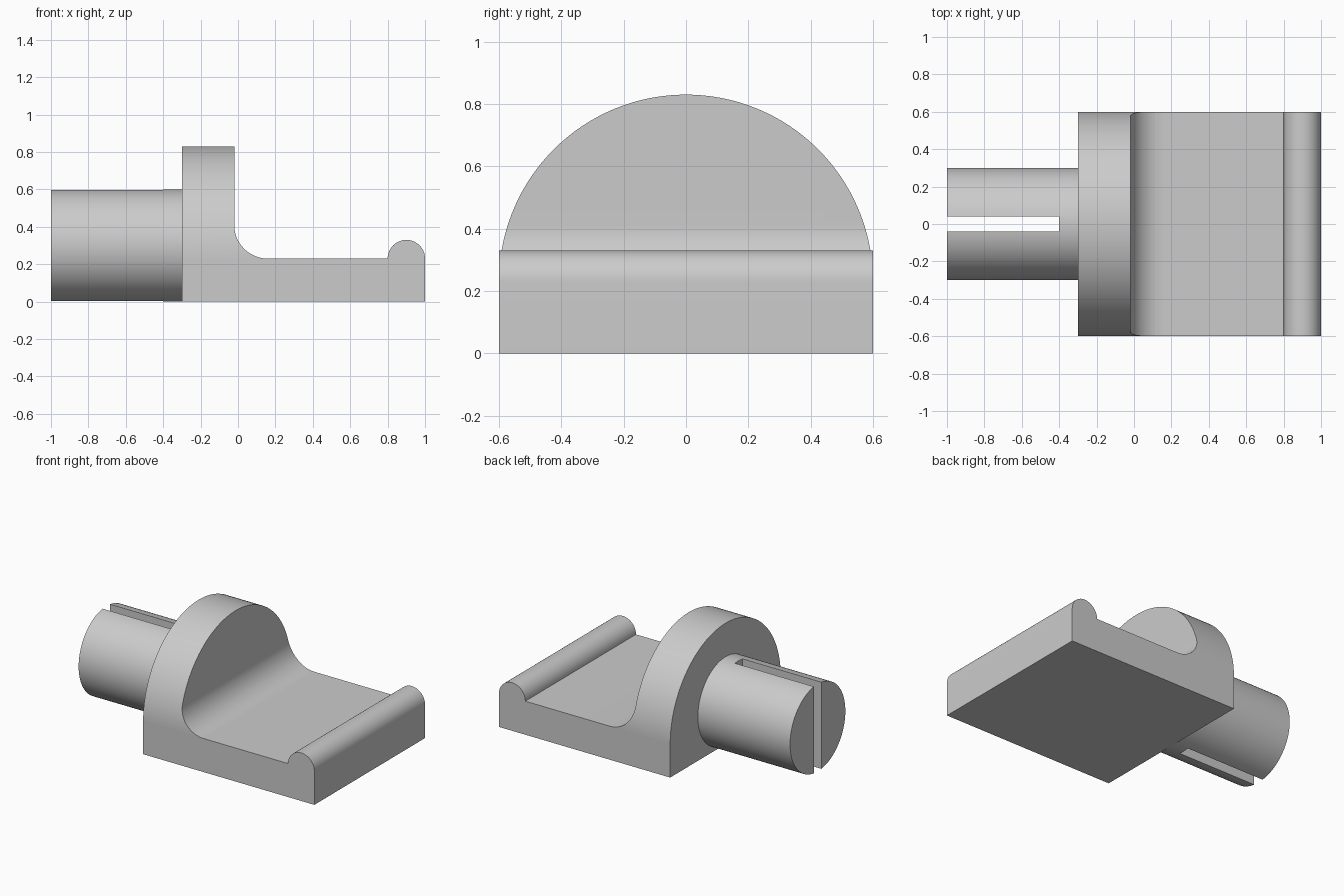
import bpy
import bmesh
from math import cos, sin, radians
from mathutils import Vector

if "Cube" in bpy.data.objects:
    bpy.data.objects.remove(bpy.data.objects["Cube"])

HALF_WIDTH = 0.6
FLOOR = 0.23       # top of the flat plate
BACK = -0.3        # rear face of the upright
FILLET = 0.18

grey = bpy.data.materials.new("plain_grey")
grey.use_nodes = True
colour = (0.6, 0.6, 0.6, 1)
grey.diffuse_color = colour
grey.node_tree.nodes["Principled BSDF"].inputs["Base Color"].default_value = colour


def arc(cx, cy, r, start, end, steps):
    angles = [radians(start + (end - start) * i / steps) for i in range(steps + 1)]
    return [(cx + r * cos(a), cy + r * sin(a)) for a in angles]


def prism(name, points, axis, start, end):
    """Extrude a closed outline along x (points are y, z) or y (points are x, z)."""
    bm = bmesh.new()
    place = (lambda p: (start, *p)) if axis == "x" else (lambda p: (p[0], start, p[1]))
    face = bm.faces.new([bm.verts.new(place(p)) for p in points])
    length = end - start
    move = Vector((length, 0, 0)) if axis == "x" else Vector((0, length, 0))
    new = bmesh.ops.extrude_face_region(bm, geom=[face])["geom"]
    bmesh.ops.translate(bm, vec=move, verts=[v for v in new if isinstance(v, bmesh.types.BMVert)])
    bmesh.ops.recalc_face_normals(bm, faces=bm.faces)
    mesh = bpy.data.meshes.new(name)
    bm.to_mesh(mesh)
    bm.free()
    mesh.materials.append(grey)
    obj = bpy.data.objects.new(name, mesh)
    bpy.context.collection.objects.link(obj)
    return obj


def cut_and_smooth(obj, cutter):
    cutter.hide_render = True
    mod = obj.modifiers.new("cut", "BOOLEAN")
    mod.operation = "DIFFERENCE"
    mod.solver = "EXACT"
    mod.object = cutter
    bpy.ops.object.select_all(action="DESELECT")
    obj.select_set(True)
    bpy.context.view_layer.objects.active = obj
    bpy.ops.object.modifier_apply(modifier=mod.name)
    bpy.data.objects.remove(cutter)
    bpy.ops.object.shade_smooth_by_angle(angle=radians(30))


# Plate, upright and front bead share one side profile
upright_front = -0.02
profile = [(BACK, 0), (1, 0)]
profile += arc(0.9, FLOOR, 0.1, 0, 180, 32)
profile += arc(upright_front + FILLET, FLOOR + FILLET, FILLET, 270, 180, 24)
profile += [(upright_front, 0.85), (BACK, 0.85)]
body = prism("base_and_upright", profile, "y", -HALF_WIDTH, HALF_WIDTH)

# Round the upright into an arch
outside = arc(0, FLOOR, HALF_WIDTH, 0.5, 179.5, 96)
low = outside[0][1]
outside += [(-0.7, low), (-0.7, 1), (0.7, 1), (0.7, low)]
cut_and_smooth(body, prism("arch_cutter", outside, "x", -0.4, 0.3))

# Slotted shaft behind the upright
shaft = prism("slotted_shaft", arc(0, 0.3, 0.3, 0, 360, 96)[:-1], "x", -1, BACK + 0.01)
slot = [(-0.04, -0.1), (0.04, -0.1), (0.04, 0.7), (-0.04, 0.7)]
cut_and_smooth(shaft, prism("slot_cutter", slot, "x", -1.1, -0.4))
